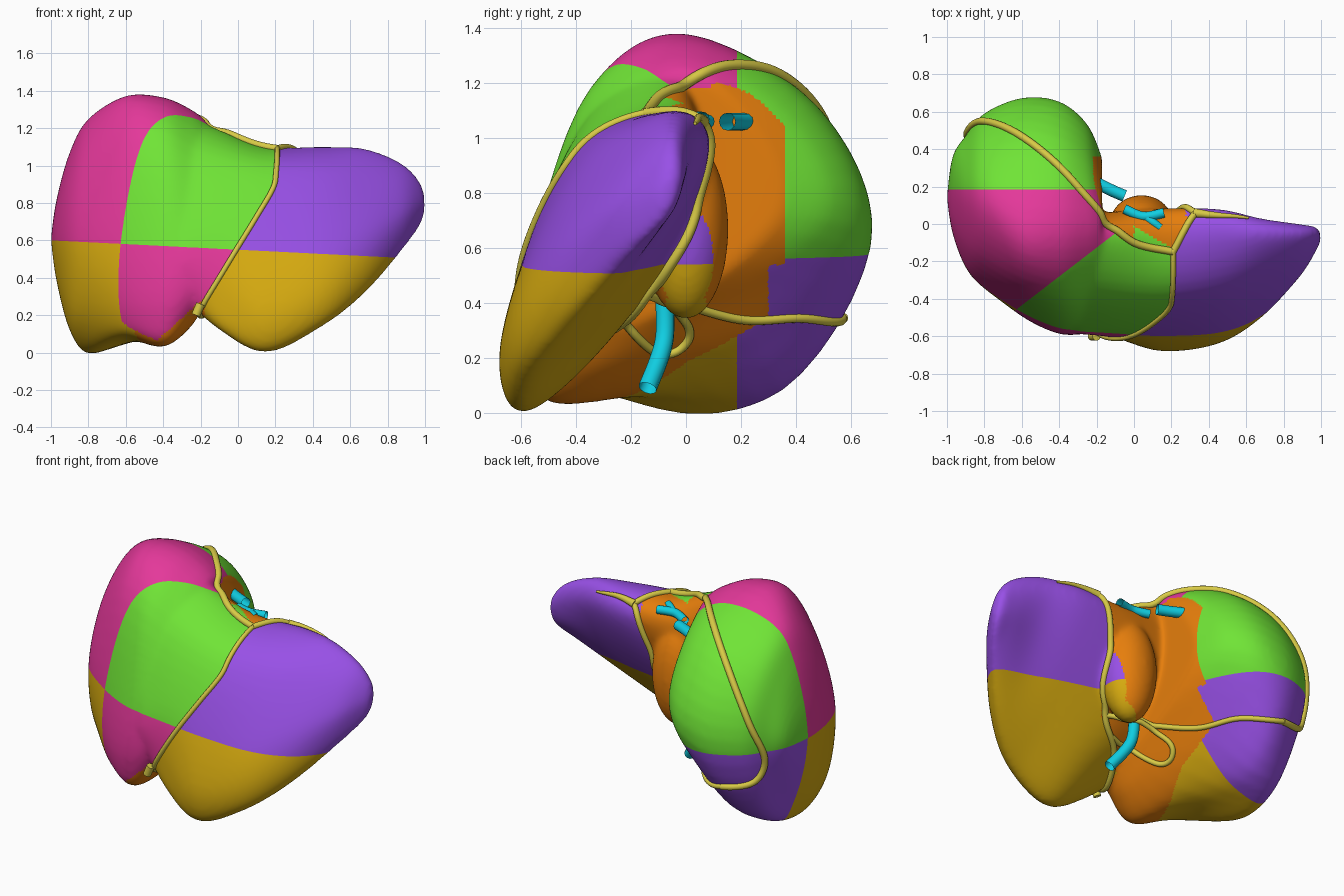
import bpy, bmesh
from mathutils import Vector, Matrix
from mathutils.bvhtree import BVHTree

cube = bpy.data.objects.get("Cube")
if cube:
    bpy.data.objects.remove(cube, do_unlink=True)


# ---- materials ----
def material(name, rgb):
    def linear(c):
        c /= 255
        return c / 12.92 if c <= 0.04045 else ((c + 0.055) / 1.055) ** 2.4
    colour = [linear(c) for c in rgb] + [1.0]
    mat = bpy.data.materials.new(name)
    mat.use_nodes = True
    mat.diffuse_color = colour
    for node in mat.node_tree.nodes:
        if node.type == 'BSDF_PRINCIPLED':
            node.inputs["Base Color"].default_value = colour
    return mat


pink = material("pink", (228, 56, 154))
green = material("green", (112, 228, 54))
purple = material("purple", (152, 80, 230))
gold = material("gold", (216, 172, 16))
orange = material("orange", (230, 126, 12))
ligament_yellow = material("ligament_yellow", (216, 202, 70))
vessel_cyan = material("vessel_cyan", (16, 206, 226))
body_materials = [pink, green, purple, gold, orange]
PINK, GREEN, PURPLE, GOLD, ORANGE = range(len(body_materials))


# ---- smooth curve through points ----
def spline(points, steps, closed=False):
    n = len(points)
    out = []
    for i in range(n if closed else n - 1):
        ids = (i - 1, i, i + 1, i + 2)
        a, b, c, d = [points[k % n] if closed else points[min(max(k, 0), n - 1)] for k in ids]
        for s in range(steps):
            t = s / steps
            out.append(0.5 * (2 * b + (c - a) * t + (2 * a - 5 * b + 4 * c - d) * t ** 2
                              + (3 * b - a - 3 * c + d) * t ** 3))
    if not closed:
        out.append(points[-1].copy())
    return out


# ---- skin a lobe over cross-sections: x, then y z pairs from the top round the front ----
def add_lobe(bm, sections):
    rings = []
    for x, *yz in sections:
        ring = [Vector((x, y, z)) for y, z in zip(yz[::2], yz[1::2])]
        rings.append(spline(ring, 6, closed=True))
    # round off the outer tip
    outer = max(rings, key=lambda r: abs(r[0].x))
    centre = sum(outer, Vector()) / len(outer)
    tip_x = 1.0 if centre.x > 0 else -1.0
    tip = [centre.lerp(p, 0.05) for p in outer]
    for p in tip:
        p.x = tip_x
    rings.insert(len(rings) if tip_x > 0 else 0, tip)
    columns = [spline(list(col), 6) for col in zip(*rings)]
    rows = [[bm.verts.new(p) for p in row] for row in zip(*columns)]
    count = len(rows[0])
    for lower, upper in zip(rows, rows[1:]):
        for j in range(count):
            k = (j + 1) % count
            bm.faces.new((lower[j], lower[k], upper[k], upper[j]))
    bm.faces.new(rows[0][::-1])
    bm.faces.new(rows[-1])


right_lobe = [
    (-.97, .16, .82, .02, .76, -.05, .6, 0, .45, .1, .38, .25, .45, .36, .62, .3, .76),
    (-.9, .15, 1.07, -.1, .93, -.23, .6, -.17, .25, .02, .12, .28, .25, .47, .6, .38, .9),
    (-.8, .12, 1.25, -.18, 1.07, -.34, .6, -.28, .2, -.02, 0, .34, .1, .59, .6, .45, 1.02),
    (-.6, .02, 1.37, -.29, 1.2, -.46, .65, -.48, .2, -.3, .07, .34, .1, .67, .6, .5, 1.08),
    (-.4, 0, 1.365, -.35, 1.18, -.54, .65, -.58, .2, -.42, .03, .24, .26, .65, .66, .46, 1.12),
    (-.25, 0, 1.3, -.34, 1.11, -.55, .62, -.57, .28, -.38, .14, .05, .35, .52, .7, .38, 1.08),
    (-.17, 0, 1.24, -.32, 1.07, -.54, .63, -.55, .4, -.38, .28, 0, .42, .34, .72, .26, 1.02),
]
left_lobe = [
    (-.3, -.03, 1.29, -.34, 1.11, -.55, .65, -.58, .4, -.45, .3, -.2, .42, 0, .7, .05, 1),
    (-.1, -.06, 1.19, -.36, 1.05, -.56, .65, -.61, .3, -.55, .12, -.22, .36, .02, .65, .06, 1),
    (.15, -.08, 1.1, -.37, .99, -.57, .62, -.68, .2, -.59, 0, -.3, .24, 0, .68, .08, 1),
    (.45, -.05, 1.1, -.33, .97, -.56, .58, -.64, .28, -.56, .14, -.28, .35, -.02, .72, .08, 1),
    (.68, -.05, 1.09, -.25, .96, -.45, .65, -.5, .42, -.43, .32, -.24, .47, -.05, .75, .03, .98),
    (.88, -.05, 1.01, -.17, .92, -.28, .74, -.28, .6, -.23, .55, -.12, .64, -.03, .77, 0, .92),
    (.98, -.05, .9, -.09, .87, -.13, .79, -.12, .7, -.1, .69, -.06, .72, -.03, .78, -.02, .86),
]

# ---- fuse both lobes and the rear bulge into one smooth skin ----
bm = bmesh.new()
add_lobe(bm, right_lobe)
add_lobe(bm, left_lobe)
bulge = Matrix.Translation((.04, 0, .67)) @ Matrix.Diagonal((.17, .155, .33, 1))
bmesh.ops.create_icosphere(bm, subdivisions=4, radius=1, matrix=bulge)
bmesh.ops.recalc_face_normals(bm, faces=bm.faces)
draft_mesh = bpy.data.meshes.new("body_draft")
bm.to_mesh(draft_mesh)
bm.free()
draft = bpy.data.objects.new("body_draft", draft_mesh)
bpy.context.collection.objects.link(draft)
remesh = draft.modifiers.new("fuse", 'REMESH')
remesh.mode = 'VOXEL'
remesh.voxel_size = .014
smooth = draft.modifiers.new("soften", 'SMOOTH')
smooth.factor = .5
smooth.iterations = 18
graph = bpy.context.evaluated_depsgraph_get()
body_mesh = bpy.data.meshes.new_from_object(draft.evaluated_get(graph))
bpy.data.objects.remove(draft, do_unlink=True)
body_mesh.name = "body"
body = bpy.data.objects.new("body", body_mesh)
bpy.context.collection.objects.link(body)
body_mesh.materials.clear()
for mat in body_materials:
    body_mesh.materials.append(mat)


# ---- colour regions ----
def region(p):
    x, y, z = p
    upper = z + .05 * x > .55
    fissure = min(.2, max(-.2, -.2 + .6 * (z - .25)))
    rear_fissure = max(-.18, min(-.18 + 1.67 * (z - .24), .12 + .25 * (z - .42)))
    crown = max(-.13 - .6 * (x - .2), -.15 + 1.9 * (x - .2))
    rear = y > min(crown, -.58 + .8 * z)
    inner_face = x < 0 and y > -.08 and z < 1.18
    front_lip = x < -.18 and z < .05 + .9 * (x + .45)
    inner_edge = (-.26 if z > .5 else -.36) + .4 * min(y, 0)
    below_arch = z < 1.2 - 2.3 * max(y - .1, 0) ** 2 or x > -.1
    side_limit = .36 if z > .54 else .3
    if ((rear or inner_face or front_lip) and below_arch
            and inner_edge < x < rear_fissure and y < side_limit):
        return ORANGE
    if x > fissure:
        return PURPLE if upper else GOLD
    if y > .185:
        return GREEN if upper else PURPLE
    if y < -.45 + .77 * (x + .62) and (upper or not rear):
        return GREEN if upper else PINK
    return PINK if upper else GOLD


bm = bmesh.new()
bm.from_mesh(body_mesh)
# clean cuts along the straight region borders
cuts = [((0, 0, .55), (.05, 0, 1)), ((0, .185, 0), (0, 1, 0)), ((0, .36, 0), (0, 1, 0)),
        ((-.62, -.45, 0), (-.77, 1, 0)), ((-.2, 0, .25), (1, 0, -.6))]
for point, normal in cuts:
    geom = bm.verts[:] + bm.edges[:] + bm.faces[:]
    bmesh.ops.bisect_plane(bm, geom=geom, dist=.0005, plane_co=point,
                           plane_no=Vector(normal).normalized())
bm.normal_update()
for face in bm.faces:
    face.smooth = True
    face.material_index = region(face.calc_center_median())
surface = BVHTree.FromBMesh(bm)
bm.to_mesh(body_mesh)
bm.free()


# ---- round cords and tubes ----
def tube(name, points, radius, mat, on_surface=False, taper=False, caps=True):
    path = spline([Vector(p) for p in points], 10)
    if on_surface:
        for _ in range(2):
            hits = [surface.find_nearest(p) for p in path]
            path = [h[0] + h[1] * .005 for h in hits]
            inner = [(a + b * 2 + c) / 4 for a, b, c in zip(path, path[1:], path[2:])]
            path = [path[0]] + inner + [path[-1]]
    curve = bpy.data.curves.new(name, 'CURVE')
    curve.dimensions = '3D'
    curve.bevel_depth = radius
    curve.bevel_resolution = 4
    curve.use_fill_caps = caps
    line = curve.splines.new('POLY')
    line.points.add(len(path) - 1)
    for i, (dot, p) in enumerate(zip(line.points, path)):
        dot.co = (*p, 1)
        dot.radius = 1 - .8 * i / len(path) if taper else 1
    line.use_smooth = True
    curve.materials.append(mat)
    obj = bpy.data.objects.new(name, curve)
    bpy.context.collection.objects.link(obj)


# ligaments lying on the skin
top_joint = (.21, -.15, 1.1)
hilum = (.1, -.14, .42)
cords = {
    "front_ligament": (.014, [top_joint, (.205, -.38, .98), (.19, -.47, .89), (.1, -.57, .74),
                              (-.01, -.6, .55), (-.1, -.61, .4), (-.2, -.6, .24)]),
    "fissure_ligament": (.018, [(-.21, -.6, .24), (-.18, -.5, .24), (-.07, -.3, .33), hilum,
                                (.18, 0, .65), (.24, .07, .87), (.29, .1, 1.02),
                                (.33, .08, 1.09)]),
    "right_crown_ligament": (.02, [top_joint, (0, -.1, 1.15), (-.13, .02, 1.22),
                                   (-.28, .18, 1.27), (-.5, .4, 1.2), (-.72, .56, 1.03),
                                   (-.85, .57, .8), (-.9, .48, .55), (-.85, .5, .4),
                                   (-.65, .56, .35)]),
    "lower_ligament": (.016, [(-.65, .56, .35), (-.45, .42, .36), (-.3, .2, .33),
                              (-.12, -.05, .4), hilum]),
    "hilum_loop": (.016, [hilum, (-.24, 0, .33), (-.34, -.03, .27), (-.3, -.12, .24),
                          (-.12, -.22, .32), (0, -.22, .36)]),
    "left_crown_root": (.018, [top_joint, (.26, -.05, 1.1), (.33, .08, 1.08)]),
}
for name, (radius, points) in cords.items():
    tube(name, points, radius, ligament_yellow, on_surface=True)
tube("left_crown_ligament", [(.32, .08, 1.08), (.45, .06, 1.09), (.62, .06, 1.07)],
     .026, ligament_yellow, on_surface=True, taper=True)
tube("front_ligament_end", [(-.2, -.6, .26), (-.225, -.6, .2)], .024, ligament_yellow)

# open-ended vessels
vessels = {
    "lower_vessel": (.034, [(-.07, -.08, .44), (-.04, -.08, .26), (.07, -.14, .09)]),
    "upper_vessel": (.032, [(-.2, .22, 1.06), (-.12, .18, 1.06), (-.05, .15, 1.06)]),
    "middle_vessel": (.026, [(-.05, .08, 1.06), (.05, .04, 1.07), (.16, .06, 1.07)]),
    "middle_vessel_branch": (.022, [(.06, .04, 1.07), (.1, .01, 1.08), (.14, -.02, 1.08)]),
}
for name, (radius, points) in vessels.items():
    tube(name, points, radius, vessel_cyan, caps=False)
